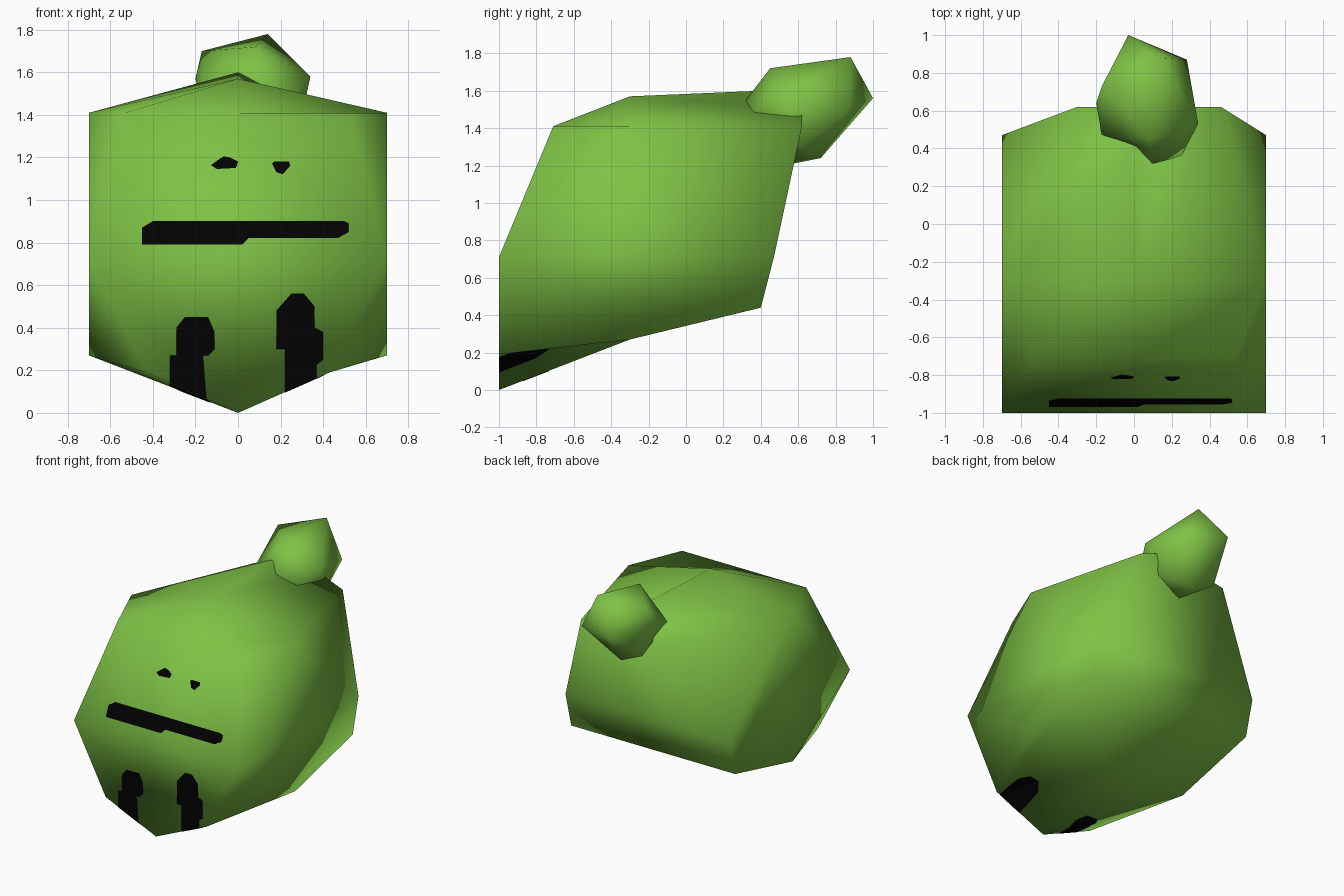
import bpy, bmesh
from mathutils import Vector

if "Cube" in bpy.data.objects:
    bpy.data.objects.remove(bpy.data.objects["Cube"])


def material(name, color):
    m = bpy.data.materials.new(name)
    m.diffuse_color = (*color, 1)
    m.use_nodes = True
    m.node_tree.nodes["Principled BSDF"].inputs["Base Color"].default_value = m.diffuse_color
    return m


green = material("leaf green", (0.21, 0.54, 0.06))
black = material("black", (0.0005, 0.0005, 0.0005))


def hull(points, settle=()):
    """Convex hull; afterwards the settle points move to their final heights."""
    bm = bmesh.new()
    verts = [bm.verts.new(p) for p in points]
    moves = [(verts[points.index(p)], z) for p, z in settle]
    bmesh.ops.convex_hull(bm, input=bm.verts[:])
    for v, z in moves:
        v.co.z = z
    loose = [v for v in bm.verts if not v.link_faces]
    bmesh.ops.delete(bm, geom=loose, context='VERTS')
    bmesh.ops.recalc_face_normals(bm, faces=bm.faces[:])
    return bm


def make_object(name, bm, mat, smooth=True):
    me = bpy.data.meshes.new(name)
    for f in bm.faces:
        f.smooth = smooth
    bm.to_mesh(me)
    me.materials.append(mat)
    ob = bpy.data.objects.new(name, me)
    bpy.context.collection.objects.link(ob)
    return ob


# Body: faceted lump with a flat, leaning front and slightly hollow creases
pts = [(0, -1, 0), (0, -0.71, 1.41), (0, -0.3, 1.57), (0, 0.4, 1.6),
       (-0.3, 0.62, 1.41), (-0.43, -1, 0.19), (-0.53, -0.71, 1.41)]
for s in (-1, 1):
    pts += [(s * 0.7, -1, 0.71), (s * 0.7, -0.3, 1.41), (s * 0.7, -0.3, 0.27),
            (s * 0.7, 0.47, 0.71), (s * 0.7, 0.4, 0.44)]
settle = [((0, -0.3, 0.1), 0.27), ((0.43, -1, 0), 0.19),
          ((0.53, -0.71, 1.2), 1.41), ((0.46, 0.62, 1.55), 1.41),
          ((0.22, 0.62, 1.6), 1.5)]
body = hull(pts + [p for p, z in settle], settle)
make_object("body", body, green)

# Tail: small faceted lump at the upper back
tail = hull([(-0.03, 1.0, 1.56), (0.14, 0.88, 1.78), (0.28, 0.87, 1.5),
             (0.34, 0.53, 1.58), (0.25, 0.36, 1.48), (0.1, 0.32, 1.55),
             (0, 0.38, 1.48), (-0.17, 0.47, 1.5), (-0.17, 0.73, 1.7),
             (-0.2, 0.64, 1.57), (0.08, 0.45, 1.72), (0.05, 0.72, 1.24),
             (0.28, 0.62, 1.3), (-0.13, 0.72, 1.32), (0.07, 0.57, 1.21)])
make_object("tail", tail, green)


# Painted details: cut their outlines out of a copy of the body skin
def paint(name, outlines, floor=False):
    axis = 1 if floor else 2
    for i, poly in enumerate(outlines):
        bm = body.copy()
        bm.normal_update()
        drop = [f for f in bm.faces
                if (f.normal.z > -0.5 if floor else f.normal.y > -0.6)]
        bmesh.ops.delete(bm, geom=drop, context='FACES')
        mid = sum((Vector(p) for p in poly), Vector((0, 0))) / len(poly)
        for a, b in zip(poly, poly[1:] + poly[:1]):
            a, b = Vector(a), Vector(b)
            n = Vector((b.y - a.y, a.x - b.x))
            if n.dot(mid - a) > 0:
                n = -n
            co, no = Vector((a.x, 0, 0)), Vector((n.x, 0, 0))
            co[axis], no[axis] = a.y, n.y
            bmesh.ops.bisect_plane(bm, geom=bm.verts[:] + bm.edges[:] + bm.faces[:],
                                   plane_co=co, plane_no=no, clear_outer=True)
        bm.normal_update()
        for v in bm.verts:
            v.co += v.normal * 0.0025
        make_object(name if i == 0 else f"{name}_{i + 1}", bm, black, False)
        bm.free()


paint("left_eye", [[(-.13, 1.165), (-.10, 1.145), (-.01, 1.15), (0, 1.18),
                    (-.04, 1.2), (-.07, 1.205), (-.09, 1.19)]])
paint("right_eye", [[(.16, 1.17), (.18, 1.13), (.21, 1.12), (.245, 1.16),
                     (.24, 1.18), (.17, 1.18)]])
paint("mouth", [[(-.45, .79), (.02, .79), (.05, .82), (.05, .9), (-.4, .9), (-.45, .87)],
                [(.05, .82), (.47, .82), (.52, .85), (.52, .89), (.5, .9), (.05, .9)]])
paint("right_leg", [[(.22, -.05), (.37, -.05), (.37, .3), (.22, .3)],
                    [(.18, .3), (.36, .3), (.36, .5), (.31, .56), (.25, .56), (.18, .48)],
                    [(.36, .22), (.4, .25), (.4, .38), (.36, .4)]])
paint("left_leg", [[(-.32, -.05), (-.14, -.05), (-.165, .27), (-.32, .27)],
                   [(-.29, .27), (-.14, .27), (-.11, .3), (-.11, .38), (-.14, .45),
                    (-.25, .45), (-.29, .4)]])
# Soles: the leg paint wraps under the body
for name, x0, x1 in (("right_sole", .22, .4), ("left_sole", -.32, -.13)):
    paint(name, [[(x0, -1.05), (x1, -1.05), (x1, -.8), (x1 - .05, -.73),
                  (x0 + .05, -.73), (x0, -.8)]], floor=True)
body.free()
tail.free()
